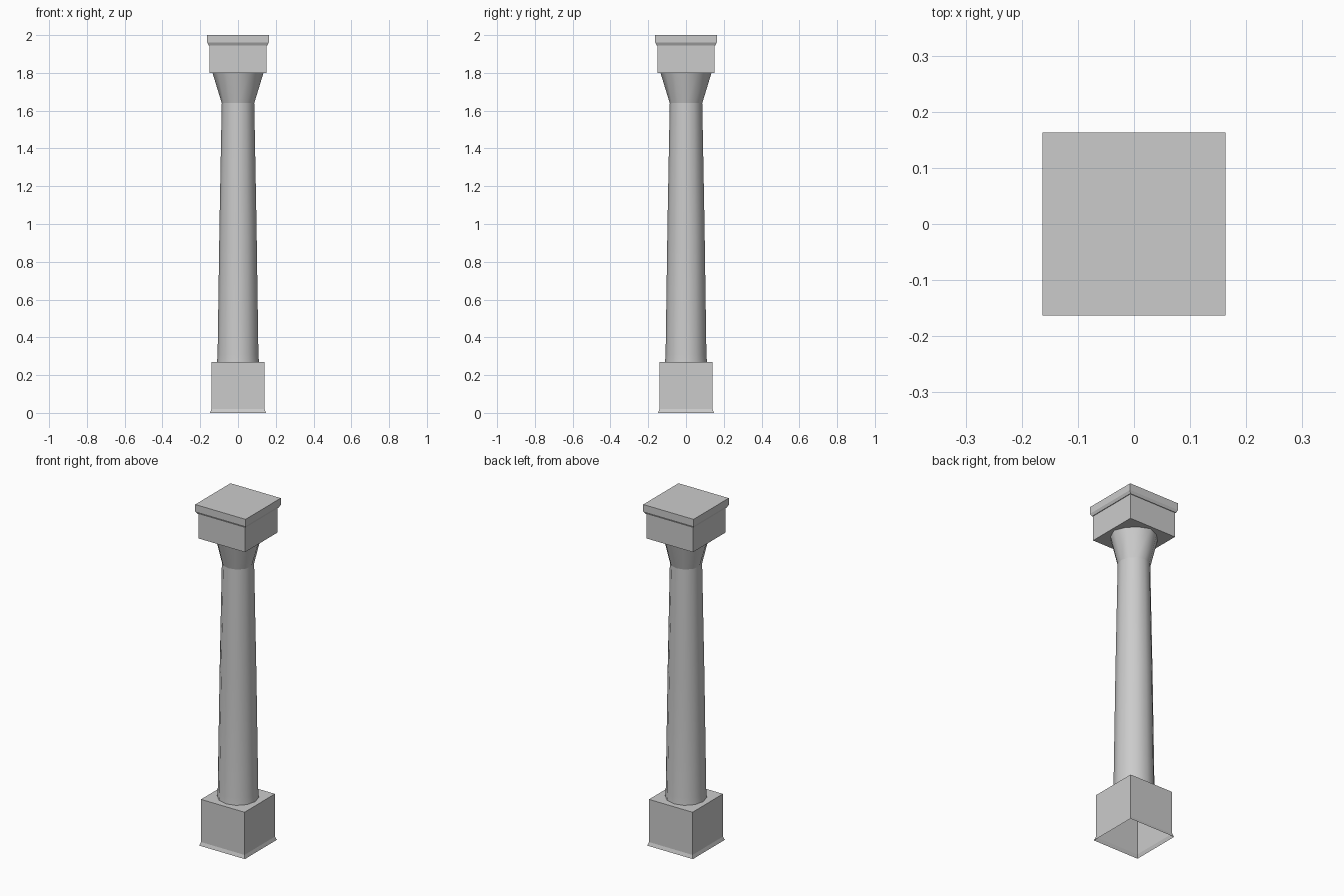
import bpy, bmesh, math

if "Cube" in bpy.data.objects:
    bpy.data.objects.remove(bpy.data.objects["Cube"])


def loft(name, rings, cap_bottom, cap_top, smooth=False):
    """Skin a stack of equal-length rings into one object."""
    bm = bmesh.new()
    loops = [[bm.verts.new(p) for p in ring] for ring in rings]
    n = len(loops[0])
    for lo, hi in zip(loops, loops[1:]):
        for i in range(n):
            j = (i + 1) % n
            bm.faces.new((lo[i], lo[j], hi[j], hi[i]))
    if cap_bottom:
        bm.faces.new(loops[0][::-1])
    if cap_top:
        bm.faces.new(loops[-1])
    for f in bm.faces:
        f.smooth = smooth
    me = bpy.data.meshes.new(name)
    bm.to_mesh(me)
    bm.free()
    ob = bpy.data.objects.new(name, me)
    bpy.context.collection.objects.link(ob)
    return ob


def square(h, z):
    return [(-h, -h, z), (h, -h, z), (h, h, z), (-h, h, z)]


def ring(r, z, r_between=None, n=12):
    """Round ring; r on the x/y axes, r_between for the other corners."""
    pts = []
    for i in range(n):
        a = 2 * math.pi * i / n
        rad = r if i % (n // 4) == 0 else (r_between or r)
        pts.append((rad * math.cos(a), rad * math.sin(a), z))
    return pts


# square plinth, slightly flared foot, open underneath
loft("plinth", [square(0.148, 0), square(0.141, 0.02), square(0.141, 0.27)], False, True)

# tapering round shaft
loft("shaft", [ring(0.111, 0.27), ring(0.108, 0.31), ring(0.098, 1.0), ring(0.086, 1.64)],
     False, False, smooth=True)

# flared neck under the capital
loft("neck", [ring(0.086, 1.64), ring(0.135, 1.80, 0.124)], False, False, smooth=True)

# square capital with overhanging top slab
loft("capital", [square(0.151, 1.80), square(0.151, 1.945), square(0.155, 1.945),
                 square(0.163, 1.96), square(0.163, 2.0)], True, True)
